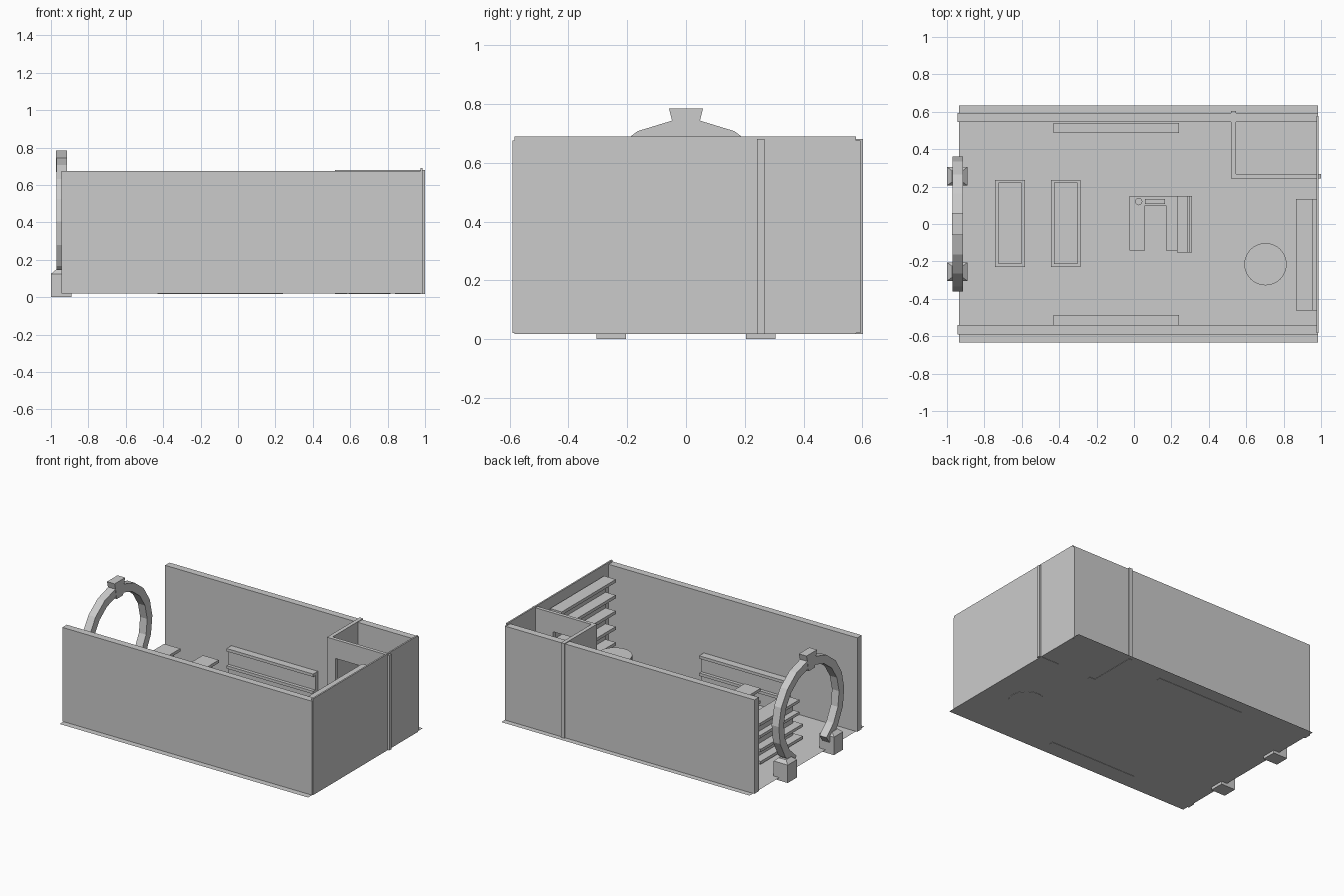
import bpy, bmesh, math

if "Cube" in bpy.data.objects:
    bpy.data.objects.remove(bpy.data.objects["Cube"])


def finish(name, bm):
    bmesh.ops.recalc_face_normals(bm, faces=bm.faces[:])
    me = bpy.data.meshes.new(name)
    bm.to_mesh(me)
    bm.free()
    ob = bpy.data.objects.new(name, me)
    bpy.context.collection.objects.link(ob)
    return ob


def add_box(bm, x0, x1, y0, y1, z0, z1):
    vs = bmesh.ops.create_cube(bm, size=1)["verts"]
    for v in vs:
        v.co.x = x1 if v.co.x > 0 else x0
        v.co.y = y1 if v.co.y > 0 else y0
        v.co.z = z1 if v.co.z > 0 else z0
    return vs


def boxes(name, *dims):
    bm = bmesh.new()
    for d in dims:
        add_box(bm, *d)
    return finish(name, bm)


def prism(name, profile, axis, a, b):
    # extrude a 2D profile along x (profile = y,z) or y (profile = x,z)
    bm = bmesh.new()
    put = (lambda p: (a, p[0], p[1])) if axis == "x" else (lambda p: (p[0], a, p[1]))
    f = bm.faces.new([bm.verts.new(put(p)) for p in profile])
    r = bmesh.ops.extrude_face_region(bm, geom=[f])
    for v in r["geom"]:
        if isinstance(v, bmesh.types.BMVert):
            setattr(v.co, axis, b)
    return finish(name, bm)


def cylinder(name, x, y, r, z0, z1, n=32):
    bm = bmesh.new()
    bmesh.ops.create_cone(bm, cap_ends=True, segments=n, radius1=r, radius2=r, depth=z1 - z0)
    bmesh.ops.translate(bm, verts=bm.verts, vec=(x, y, (z0 + z1) / 2))
    return finish(name, bm)


# Thin floor sheet
bm = bmesh.new()
bm.faces.new([bm.verts.new(p) for p in ((-.935, -.633, .02), (.985, -.633, .02),
                                        (.985, .633, .02), (-.935, .633, .02))])
finish("floor", bm)

# Outer walls (the left end is open)
boxes("front_wall", (-.945, .985, -.59, -.541, .02, .676))
boxes("back_wall", (-.945, .985, .545, .594, .02, .676))
boxes("right_wall", (.976, .987, -.583, .578, .017, .69))

# Corner room: side partition, and front partition with doorway
boxes("room_side_partition", (.518, .545, .242, .603, .018, .681))
D0, D1, DT = .585, .84, .55
prism("room_door_partition",
      [(.518, .018), (D0, .018), (D0, DT), (D1, DT), (D1, .018),
       (1.0, .018), (1.0, .681), (.518, .681)], "y", .242, .267)

# Wall shelves
for i in range(6):
    z = .63 - i * .11
    boxes(f"wall_shelf_{i + 1}", (.867, .976 if i == 99 else .957, -.463, .134, z - .022, z))
boxes("wall_shelf_back", (.945, .976, -.463, .134, .02, .60))

# Round table
cylinder("round_table", .703, -.215, .113, .018, .24).data.shade_smooth()
bpy.context.view_layer.objects.active = bpy.data.objects["round_table"]
bpy.data.objects["round_table"].select_set(True)
bpy.ops.object.shade_smooth_by_angle()

# Side racks along both long walls
for s, n in ((1, "back"), (-1, "front")):
    o = .005 if s > 0 else -.005

    def rack(y0, y1, z0, z1):
        a, b = sorted((s * y0 + o, s * y1 + o))
        return (-.43, .24, a, b, z0, z1)
    boxes(n + "_rack", rack(.505, .534, .018, .235), rack(.482, .534, .235, .255),
          rack(.482, .505, .115, .135))

# Double-sided display stands with stacked shelves
for i, x in enumerate((-.663, -.365)):
    dims = [(x - .02, x + .02, -.205, .21, .03, .30)]
    for z, w, y in ((.31, .062, .218), (.225, .062, .218), (.14, .079, .233), (.055, .079, .233)):
        dims.append((x - w, x + w, .003 - y, .003 + y, z - .02, z))
    boxes(f"display_stand_{i + 1}", *dims)

# U-shaped service desk with raised counter and desk items
prism_dims = ((-.025, .058, -.142, .15, .02, .2), (.058, .17, .1, .15, .02, .2),
              (.17, .23, -.142, .15, .02, .2))
boxes("service_desk", *prism_dims)
boxes("raised_counter", (.23, .31, -.153, .15, .02, .24), (.283, .298, -.153, .15, .24, .25))
boxes("desk_screen", (.06, .165, .108, .133, .2, .25))
cylinder("desk_cup", .025, .12, .02, .2, .235, 12)

# Entrance arch: low-poly ring ending inside the plinths
CZ, RO, RI = .385, .362, .305
angs = [math.radians(a) for a in (-147, -127, -107, -87, -67, -47, -27, -7, 7, 27, 47, 67, 87, 107, 127, 147)]
bm = bmesh.new()
rings = []
for a in angs:
    rings.append([bm.verts.new((x, r * math.sin(a), CZ + r * math.cos(a)))
                  for x, r in ((-.97, RO), (-.915, RO), (-.915, RI), (-.97, RI))])
for p, q in zip(rings, rings[1:]):
    for k in range(4):
        bm.faces.new((p[k], p[(k + 1) % 4], q[(k + 1) % 4], q[k]))
bm.faces.new(rings[0])
bm.faces.new(rings[-1])
finish("arch_ring", bm)

# Keystone
prism("arch_keystone", [(-.036, .67), (.036, .67), (.047, .742), (.058, .785),
                        (-.058, .785), (-.047, .742)], "x", -.972, -.913)

# Plinths with sloped caps
for s, n in ((1, "back"), (-1, "front")):
    bm = bmesh.new()
    c = s * .255
    add_box(bm, -1.0, -.89, c - .05, c + .05, 0, .125)
    top = [f for f in bm.faces if all(v.co.z > .1 for v in f.verts)][0]
    r = bmesh.ops.extrude_discrete_faces(bm, faces=[top])
    for v in r["faces"][0].verts:
        v.co.x = -.945 + (v.co.x + .945) * .52
        v.co.y = c + (v.co.y - c) * .6
        v.co.z = .147
    finish(n + "_plinth", bm)
